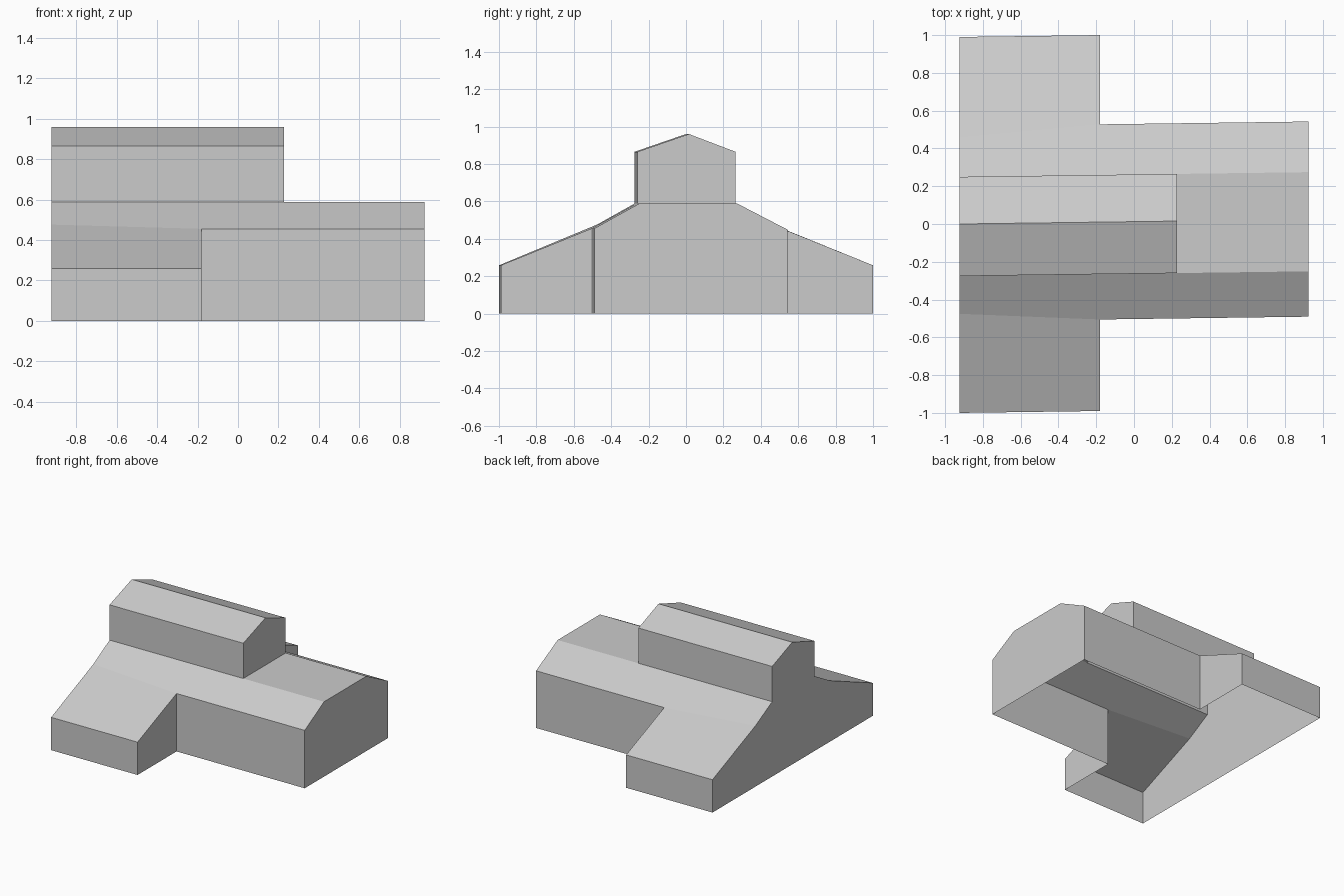
import bpy
import bmesh

cube = bpy.data.objects.get("Cube")
if cube:
    bpy.data.objects.remove(cube, do_unlink=True)

# One plain grey for the whole building
GREY = (0.6, 0.6, 0.6, 1.0)
mat = bpy.data.materials.new("plain grey")
mat.use_nodes = True
mat.diffuse_color = GREY
bsdf = mat.node_tree.nodes["Principled BSDF"]
bsdf.inputs["Base Color"].default_value = GREY
bsdf.inputs["Roughness"].default_value = 0.8

# Key positions along the building
LEFT, STEP, TOWER, RIGHT = -0.9235, -0.18, 0.228, 0.9235
SKEW = 0.0135  # the plan is slightly rotated against its end walls


def verts(bm, x, profile):
    return [bm.verts.new((x, y + SKEW * x, z)) for y, z in profile]


def strip(bm, x0, x1, start, end=None):
    """Loft an open front-to-back profile between two stations."""
    a, b = verts(bm, x0, start), verts(bm, x1, end or start)
    for i in range(len(a) - 1):
        bm.faces.new((a[i], b[i], b[i + 1], a[i + 1]))


def cap(bm, x, profile, facing):
    """Upright wall; facing is +1 or -1 along x."""
    ring = profile if facing < 0 else profile[::-1]
    bm.faces.new(verts(bm, x, ring))


def finish(name, bm):
    bmesh.ops.remove_doubles(bm, verts=bm.verts, dist=0.0005)
    mesh = bpy.data.meshes.new(name)
    bm.to_mesh(mesh)
    bm.free()
    mesh.materials.append(mat)
    bpy.context.collection.objects.link(bpy.data.objects.new(name, mesh))


# Profile pieces as (y, z), ordered front to back
tower_front, tower_back = (-0.263, 0.588), (0.262, 0.588)
hall_front = [(-0.503, 0), (-0.503, 0.455), tower_front]
hall_back = [tower_back, (0.53, 0.449), (0.53, 0)]
wing_front = [(-0.9875, 0), (-0.9875, 0.258)]
wing_back = [(1.0025, 0.258), (1.0025, 0)]

# Main hall: walls, lower roof slopes and gable end
bm = bmesh.new()
for side in (hall_front, hall_back):
    strip(bm, STEP, RIGHT, side)
strip(bm, TOWER, RIGHT, [tower_front, tower_back])
cap(bm, RIGHT, hall_front + hall_back, 1)
finish("main_hall", bm)

# Cross wing: long slopes with a soft bend, open beneath
bm = bmesh.new()
strip(bm, LEFT, STEP,
      wing_front + [(-0.463, 0.476), tower_front],
      wing_front + hall_front[1:])
strip(bm, LEFT, STEP,
      [tower_back, (0.47, 0.478)] + wing_back,
      hall_back[:2] + wing_back)
cap(bm, LEFT, wing_front + [(-0.463, 0.476), tower_front,
                            tower_back, (0.47, 0.478)] + wing_back, -1)
cap(bm, STEP, wing_front + hall_front[1::-1], 1)
cap(bm, STEP, hall_back[:0:-1] + wing_back, 1)
finish("cross_wing", bm)

# Upper storey with its gabled roof
bm = bmesh.new()
upper = [tower_front, (-0.263, 0.865), (0.0125, 0.96), (0.262, 0.865), tower_back]
strip(bm, LEFT, TOWER, upper)
cap(bm, LEFT, upper, -1)
cap(bm, TOWER, upper, 1)
finish("upper_storey", bm)
